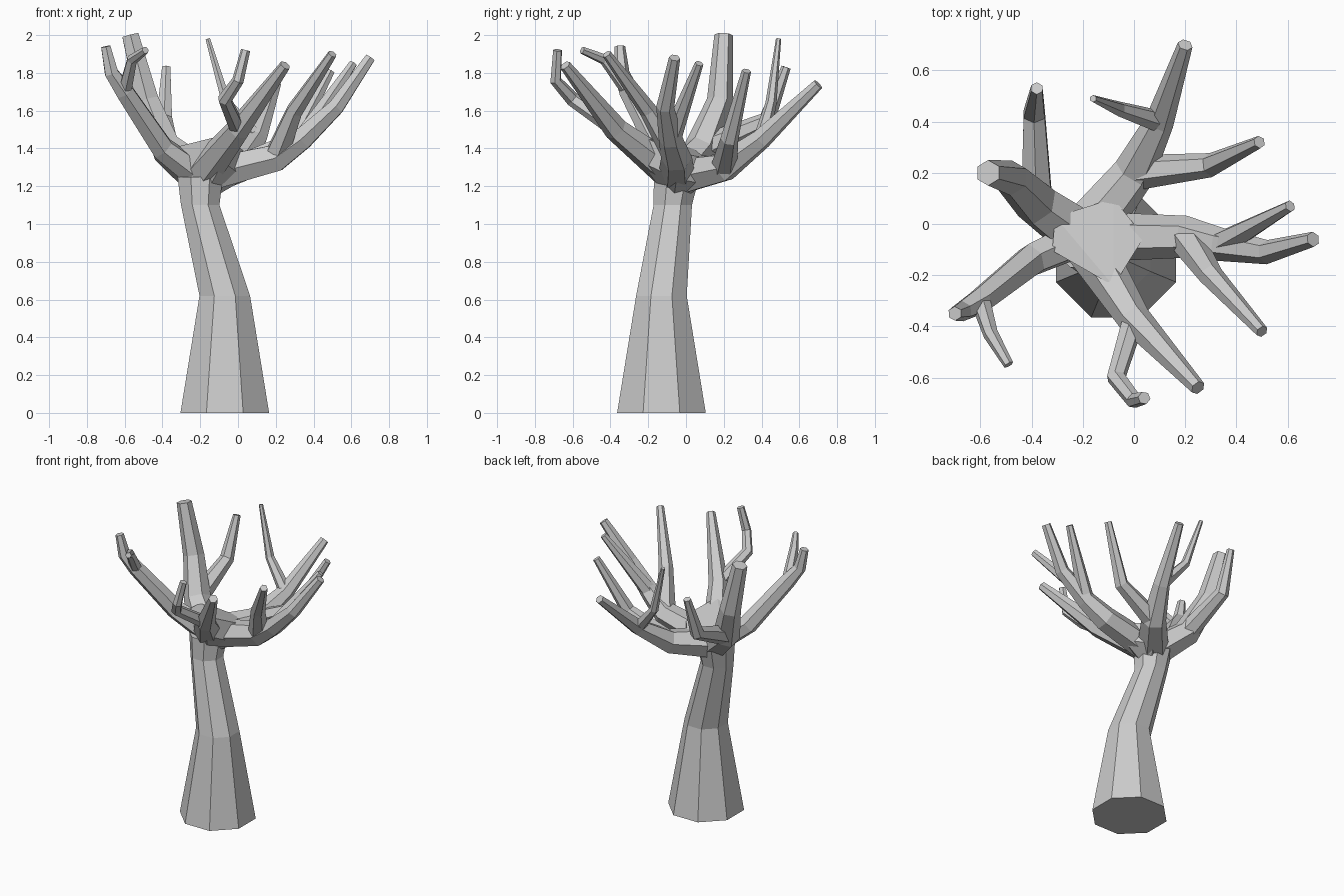
import bpy, bmesh, math
from mathutils import Vector, Quaternion

old = bpy.data.objects.get("Cube")
if old:
    bpy.data.objects.remove(old, do_unlink=True)

# One bark colour for the whole tree
bark = bpy.data.materials.new("grey_bark")
bark.use_nodes = True
grey = (.6, .6, .6, 1)
bark.diffuse_color = grey
bark.node_tree.nodes["Principled BSDF"].inputs["Base Color"].default_value = grey


def finish(name, bm):
    """Turn a bmesh into a flat shaded bark object."""
    bmesh.ops.recalc_face_normals(bm, faces=bm.faces)
    mesh = bpy.data.meshes.new(name)
    bm.to_mesh(mesh)
    bm.free()
    mesh.materials.append(bark)
    part = bpy.data.objects.new(name, mesh)
    bpy.context.collection.objects.link(part)


def sweep(name, points, radii, sides, level=False):
    """Carry a regular polygon along the points, level or square to the path."""
    bm = bmesh.new()
    turn, before, previous = Quaternion(), Vector((0, 0, 1)), None
    last = len(points) - 1
    for i, (point, radius) in enumerate(zip(points, radii)):
        incoming = point - points[max(i - 1, 0)]
        outgoing = points[min(i + 1, last)] - point
        ahead = incoming.normalized() + outgoing.normalized()
        if not level:
            turn = before.rotation_difference(ahead) @ turn
            before = ahead
        ring = []
        for k in range(sides):
            angle = math.tau * (k + .5) / sides
            spoke = Vector((math.cos(angle), math.sin(angle), 0)) * radius
            ring.append(bm.verts.new(point + turn @ spoke))
        if previous:
            for k in range(sides):
                n = (k + 1) % sides
                bm.faces.new((previous[k], previous[n], ring[n], ring[k]))
        else:
            bm.faces.new(ring[::-1])
        previous = ring
    bm.faces.new(previous)
    finish(name, bm)


def grow(name, start, joints, thick, thin):
    """Grow an evenly tapering limb from a start point and return its points."""
    points = [start] + [Vector(joint) for joint in joints]
    steps = len(points) - 1
    radii = [thick + (thin - thick) * i / steps for i in range(steps + 1)]
    sweep(name, points, radii, sides=6)
    return points


# Trunk with level rings
bend = Vector((-.07, -.13, .62))
neck = Vector((-.2, -.07, 1.1))
fork = Vector((-.2, -.05, 1.25))
foot = Vector((bend.x, bend.y, 0))
sweep("trunk", [foot, bend, neck, fork], [.254, .145, .11, .13], sides=8, level=True)

# Back right limb and its branch
back_right = grow("back_right_limb", fork,
                  [(-.38, .08, 1.4), (-.48, .18, 1.65), (-.57, .2, 2)], .11, .05)
grow("back_right_branch", back_right[1],
     [(-.39, .43, 1.55), (-.38, .53, 1.83)], .07, .025)

# Front right limb and its bent branch
front_right = grow("front_right_limb", fork,
                   [(-.4, -.14, 1.4), (-.6, -.3, 1.7), (-.67, -.34, 1.8), (-.7, -.35, 1.94)],
                   .08, .028)
grow("front_right_branch", front_right[2],
     [(-.56, -.43, 1.87), (-.49, -.55, 1.92)], .04, .02)

# Front limb and its hooked branch
front = grow("front_limb", fork, [(0, -.37, 1.5), (.25, -.64, 1.84)], .1, .03)
grow("front_branch", front[1],
     [(-.07, -.6, 1.66), (0, -.69, 1.76), (.04, -.68, 1.92)], .045, .025)

# Left limb and its two branches
left = grow("left_limb", fork,
            [(.2, -.05, 1.35), (.34, -.08, 1.45), (.52, -.11, 1.62), (.7, -.06, 1.88)],
            .1, .03)
grow("left_branch", left[2], [(.61, .07, 1.85)], .055, .023)
grow("left_front_branch", left[1], [(.3, -.2, 1.6), (.5, -.42, 1.9)], .07, .025)

# Back limb with a side branch and a thin shoot
back = grow("back_limb", fork, [(0, .2, 1.3), (.1, .4, 1.45), (.2, .7, 1.74)], .11, .03)
grow("back_left_branch", back[1], [(.3, .23, 1.45), (.49, .32, 1.81)], .07, .025)
grow("back_shoot", back[2], [(-.06, .45, 1.64), (-.16, .49, 1.98)], .045, .014)

# Crotch: a hull that webs the main limbs together above the trunk
web = bmesh.new()
for limb in (back_right, front_right, front, left, back):
    middle = fork.lerp(limb[1], .6)
    for side in (-1, 1):
        web.verts.new(middle + Vector((0, 0, .07 * side)))
web.verts.new(neck)
bmesh.ops.convex_hull(web, input=web.verts)
bmesh.ops.delete(web, geom=[v for v in web.verts if not v.link_faces], context="VERTS")
finish("crotch", web)
